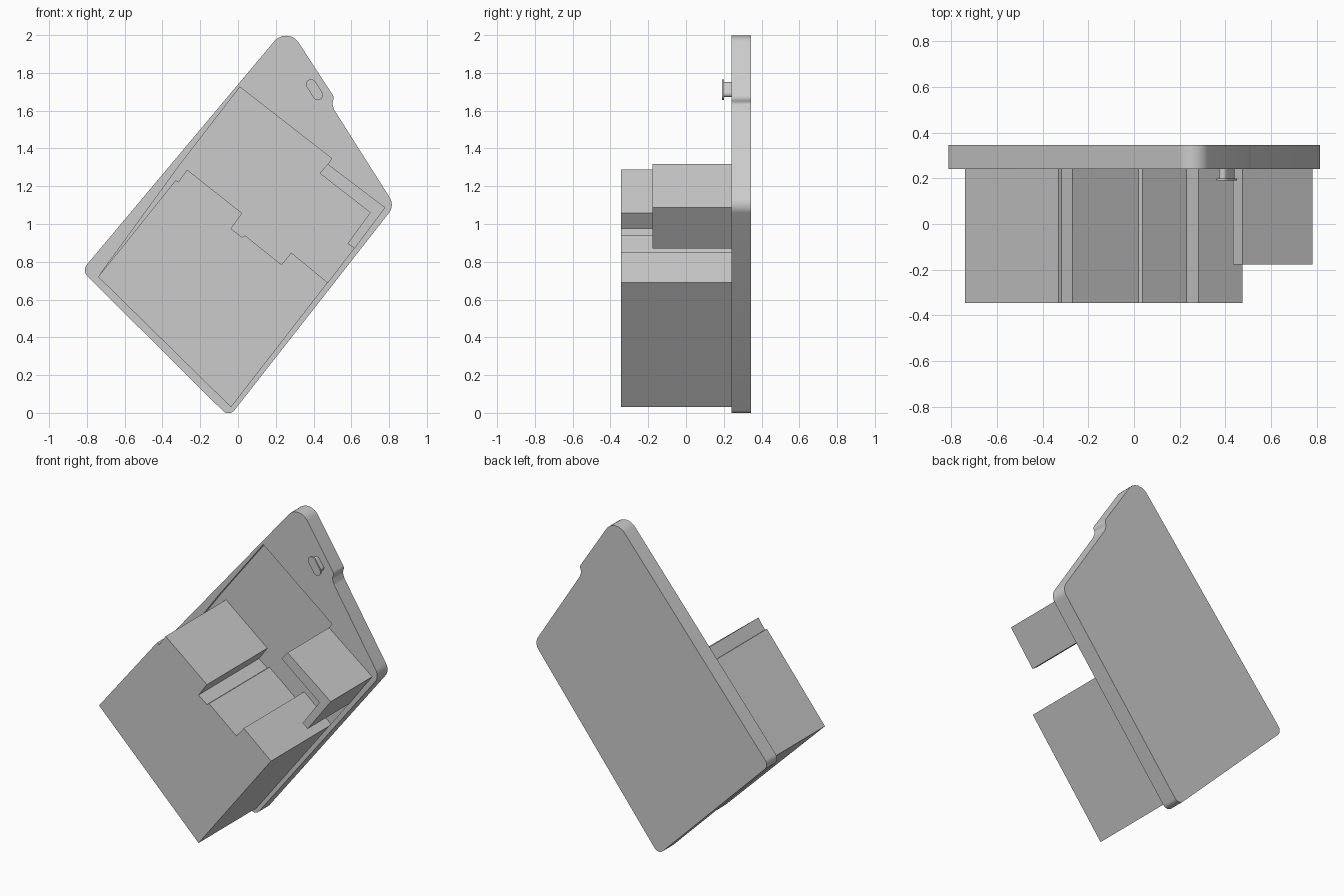
import bpy, bmesh
from math import tan, sin
from mathutils import Vector

if "Cube" in bpy.data.objects:
    bpy.data.objects.remove(bpy.data.objects["Cube"])


def rounded(corners, steps=8):
    """Outline from (x, z, radius) corners, each replaced by a tangent arc."""
    out = []
    n = len(corners)
    for i, (x, z, r) in enumerate(corners):
        p = Vector((x, z))
        if r == 0:
            out.append(p)
            continue
        a = (Vector(corners[i - 1][:2]) - p).normalized()
        b = (Vector(corners[(i + 1) % n][:2]) - p).normalized()
        half = a.angle(b) / 2
        centre = p + (a + b).normalized() * (r / sin(half))
        start = p + a * (r / tan(half)) - centre
        end = p + b * (r / tan(half)) - centre
        for k in range(steps + 1):
            t = k / steps
            out.append(centre + (start.lerp(end, t)).normalized() * r)
    return out


def prism(name, outline, y0, y1, smooth=False):
    """Extrude an x-z outline from y0 to y1."""
    bm = bmesh.new()
    face = bm.faces.new([bm.verts.new((p[0], y0, p[1])) for p in outline])
    ext = bmesh.ops.extrude_face_region(bm, geom=[face])
    verts = [g for g in ext["geom"] if isinstance(g, bmesh.types.BMVert)]
    bmesh.ops.translate(bm, verts=verts, vec=(0, y1 - y0, 0))
    bmesh.ops.recalc_face_normals(bm, faces=bm.faces)
    mesh = bpy.data.meshes.new(name)
    bm.to_mesh(mesh)
    bm.free()
    obj = bpy.data.objects.new(name, mesh)
    bpy.context.collection.objects.link(obj)
    if smooth:
        bpy.ops.object.select_all(action="DESELECT")
        obj.select_set(True)
        bpy.context.view_layer.objects.active = obj
        bpy.ops.object.shade_smooth_by_angle()
    return obj


def slot(cx, cz, dx, dz, r):
    """Stadium outline about a tilted axis."""
    d = Vector((dx, dz))
    u = d.normalized() * r
    v = Vector((-u.y, u.x))
    c = Vector((cx, cz))
    pts = [c + d + u + v, c - d - u + v, c - d - u - v, c + d + u - v]
    return rounded([(p.x, p.y, r * 0.999) for p in pts])


FLOOR = 0.265  # depth of the recessed plate face

# Back plate with rounded corners and a small side notch
plate = prism("back_plate", rounded([
    (0.262, 2.051, 0.08), (0.51, 1.67, 0.03), (0.498, 1.64, 0.02),
    (0.51, 1.603, 0.03), (0.83, 1.098, 0.07), (-0.047, -0.022, 0.04),
    (-0.827, 0.753, 0.045)]), 0.24, 0.345, smooth=True)

# Shallow recess in the plate's front face
cutter = prism("recess_cutter", [
    (0.01, 1.725), (0.496, 1.347), (0.475, 1.316), (0.78, 1.087),
    (0.475, 0.69), (-0.037, 0.03), (-0.74, 0.72), (-0.306, 1.316)], 0.1, FLOOR)
cutter.hide_render = True
mod = plate.modifiers.new("recess", "BOOLEAN")
mod.operation = "DIFFERENCE"
mod.solver = "EXACT"
mod.object = cutter
bpy.context.view_layer.objects.active = plate
bpy.ops.object.modifier_apply(modifier=mod.name)
bpy.data.objects.remove(cutter)

# Deep main block with stepped upper side
prism("main_block", [
    (-0.037, 0.03), (-0.74, 0.72), (-0.33, 1.232), (-0.316, 1.222),
    (-0.27, 1.288), (0.022, 1.057), (-0.037, 0.975), (0.022, 0.93),
    (0.037, 0.94), (0.23, 0.785), (0.282, 0.848), (0.475, 0.69)], -0.345, FLOOR)

# L-shaped bracket
prism("corner_bracket", [
    (0.475, 1.318), (0.78, 1.087), (0.617, 0.87), (0.58, 0.897),
    (0.70, 1.06), (0.433, 1.268)], -0.178, FLOOR)

# Slotted stud: stem and wider head
prism("stud_stem", slot(0.405, 1.711, -0.016, 0.022, 0.018), 0.198, 0.25, smooth=True)
prism("stud_head", slot(0.405, 1.711, -0.018, 0.028, 0.027), 0.19, 0.20, smooth=True)
